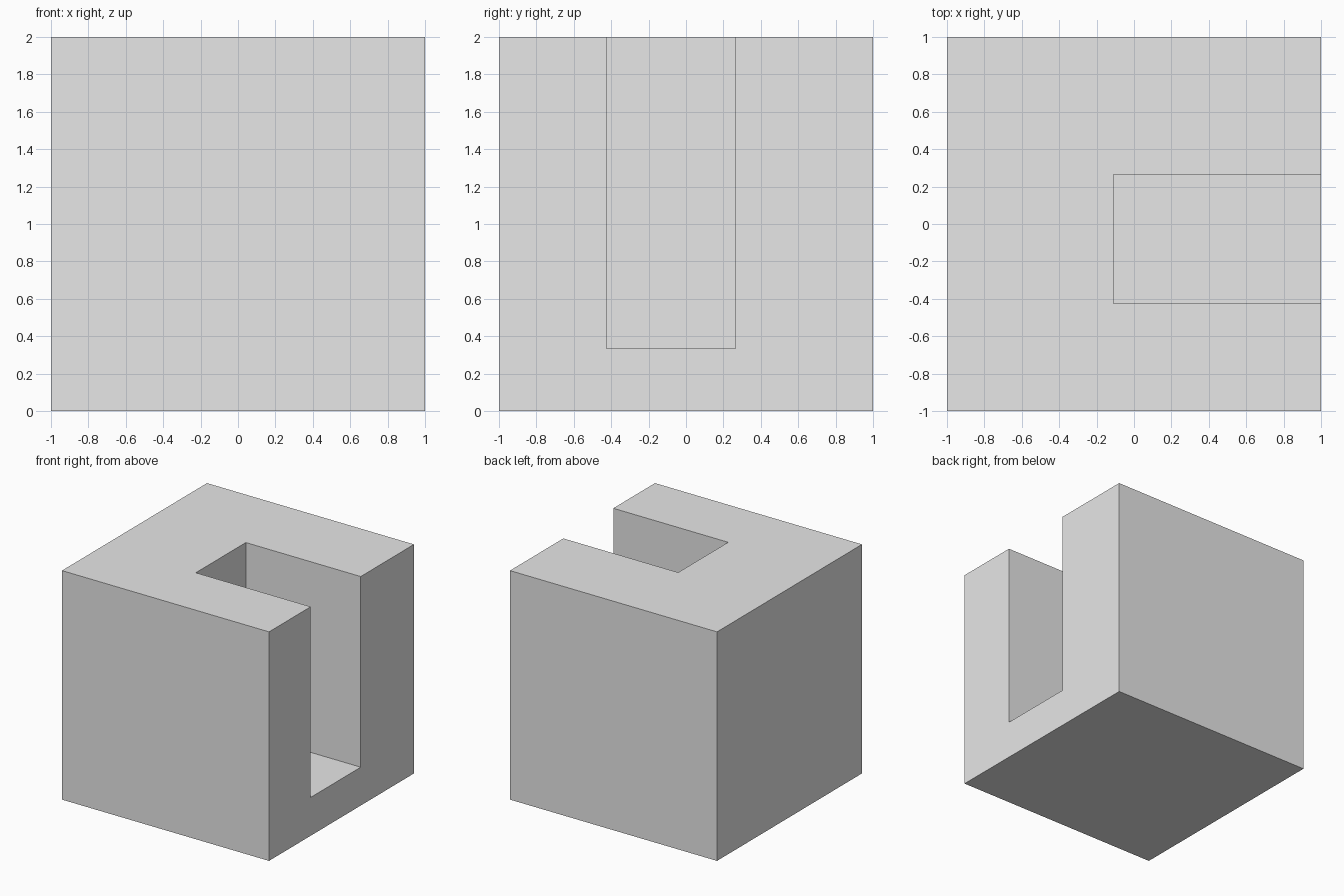
import bpy

default_cube = bpy.data.objects.get("Cube")
if default_cube:
    bpy.data.objects.remove(default_cube, do_unlink=True)

grey = bpy.data.materials.new("light_grey")
grey.use_nodes = True
colour = (0.8, 0.8, 0.8, 1)
grey.diffuse_color = colour
grey.node_tree.nodes["Principled BSDF"].inputs["Base Color"].default_value = colour


def box(name, low, high):
    """Add a flat-faced box spanning two opposite corners."""
    bpy.ops.mesh.primitive_cube_add(
        size=1, location=[(a + b) / 2 for a, b in zip(low, high)])
    obj = bpy.context.object
    obj.name = name
    obj.scale = [b - a for a, b in zip(low, high)]
    bpy.ops.object.transform_apply(location=False, rotation=False, scale=True)
    obj.data.materials.append(grey)
    return obj


# Solid block
block = box("slotted_block", (-1, -1, 0), (1, 1, 2))

# Slot open at the top and on the +x side
cutter = box("slot_cutter", (-0.11, -0.425, 0.335), (1.2, 0.265, 2.2))
cutter.hide_render = True
cutter.hide_set(True)
cutter.display_type = 'WIRE'

slot = block.modifiers.new("slot", 'BOOLEAN')
slot.operation = 'DIFFERENCE'
slot.solver = 'EXACT'
slot.object = cutter
